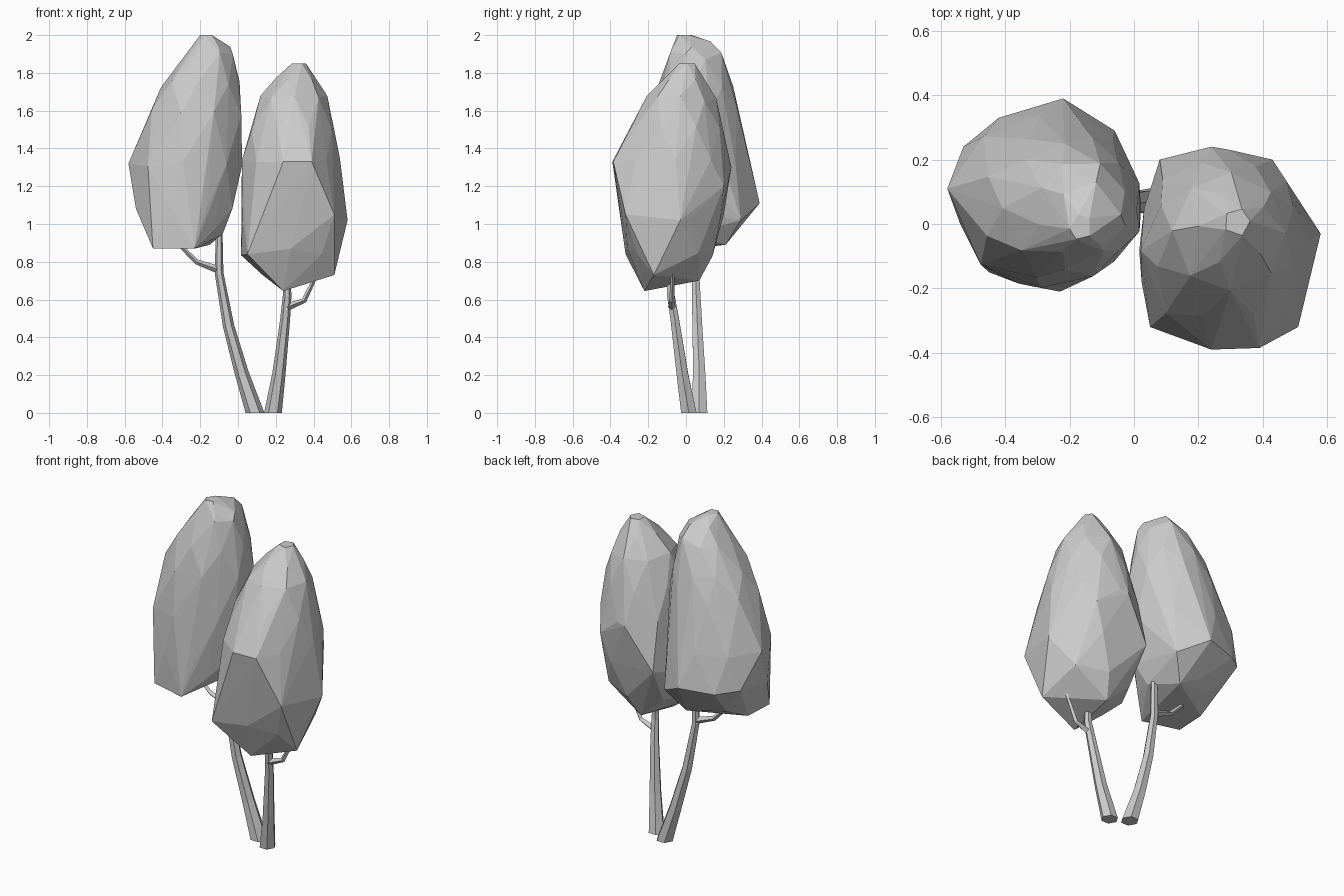
import bpy, bmesh, math, random
from mathutils import Vector

cube = bpy.data.objects.get("Cube")
if cube:
    bpy.data.objects.remove(cube)

grey = bpy.data.materials.new("plain grey")
grey.use_nodes = True
colour = (0.6, 0.6, 0.6, 1)
grey.diffuse_color = colour
grey.node_tree.nodes["Principled BSDF"].inputs["Base Color"].default_value = colour


def finish(name, bm):
    bmesh.ops.recalc_face_normals(bm, faces=bm.faces)
    mesh = bpy.data.meshes.new(name)
    bm.to_mesh(mesh)
    bm.free()
    mesh.materials.append(grey)
    obj = bpy.data.objects.new(name, mesh)
    bpy.context.collection.objects.link(obj)
    return obj


def crown(name, levels, corners, seed, sides=8):
    """Faceted crown: hull of staggered rings (z, x min/max, y min/max) and a few corners."""
    rng = random.Random(seed)
    bm = bmesh.new()
    for corner in corners:
        bm.verts.new(corner)
    for i, (z, x0, x1, y0, y1) in enumerate(levels):
        count = 5 if x1 - x0 < 0.25 else sides
        for k in range(count):
            a = math.tau * (k + 0.5 * (i % 2) + rng.uniform(-0.1, 0.1)) / count
            grow = rng.uniform(0.99, 1.02)
            x = (x0 + x1) / 2 + (x1 - x0) / 2 * grow * math.cos(a)
            y = (y0 + y1) / 2 + (y1 - y0) / 2 * grow * math.sin(a)
            wobble = 0 if i == len(levels) - 1 else rng.uniform(-0.02, 0.02)
            bm.verts.new((x, y, z + wobble))
    bmesh.ops.convex_hull(bm, input=bm.verts)
    loose = [v for v in bm.verts if not v.link_faces]
    bmesh.ops.delete(bm, geom=loose, context='VERTS')
    return finish(name, bm)


def limb(name, path, sides=6):
    """Tapered tube along points given as x, y, z, radius; cut level at the ground."""
    bm = bmesh.new()
    pts = [Vector(p[:3]) for p in path]
    rings = []
    for i, p in enumerate(pts):
        way = pts[min(i + 1, len(pts) - 1)] - pts[max(i - 1, 0)]
        if p.z == 0:
            way = Vector((0, 0, 1))
        way.normalize()
        u = way.cross(Vector((0, 1, 0))).normalized()
        v = way.cross(u)
        rings.append([bm.verts.new(p + path[i][3] * (u * math.cos(math.tau * k / sides)
                      + v * math.sin(math.tau * k / sides))) for k in range(sides)])
    for a, b in zip(rings, rings[1:]):
        for k in range(sides):
            n = (k + 1) % sides
            bm.faces.new((a[k], a[n], b[n], b[k]))
    bm.faces.new(rings[0])
    bm.faces.new(rings[-1])
    return finish(name, bm)


# Crowns
crown("right_crown", [
    (0.95, -0.46, -0.08, -0.19, 0.24), (1.10, -0.53, -0.01, -0.20, 0.36),
    (1.32, -0.56, 0.02, -0.20, 0.34), (1.60, -0.47, 0.03, -0.18, 0.28),
    (1.74, -0.41, 0.01, -0.14, 0.25), (1.89, -0.30, -0.02, -0.10, 0.20),
    (1.95, -0.24, -0.04, -0.07, 0.13), (2.00, -0.20, -0.13, -0.05, 0.03)],
    [(-0.45, -0.15, 0.87), (-0.23, -0.21, 0.87), (-0.58, 0.11, 1.32),
     (-0.54, 0, 1.08), (-0.53, 0.24, 1.12), (-0.42, 0.33, 1.1),
     (-0.22, 0.39, 1.11), (-0.06, 0.29, 1.02), (-0.15, 0.21, 0.89),
     (-0.44, 0.04, 0.87)], 4)
crown("left_crown", [
    (0.85, 0.02, 0.53, -0.31, 0.14), (1.03, 0.00, 0.56, -0.34, 0.20),
    (1.33, 0.02, 0.54, -0.36, 0.23), (1.50, 0.06, 0.51, -0.30, 0.20),
    (1.66, 0.12, 0.47, -0.21, 0.16), (1.78, 0.20, 0.42, -0.13, 0.10),
    (1.85, 0.28, 0.36, -0.04, 0.05)],
    [(0.24, -0.22, 0.645), (0.13, -0.12, 0.73), (0.51, -0.17, 0.73),
     (0.25, 0.07, 0.7), (0.05, -0.32, 0.84), (0.24, -0.39, 1.33),
     (0.39, -0.385, 1.33), (0.51, -0.32, 1.05), (0.58, -0.03, 1.02),
     (0.43, 0.2, 1.2), (0.24, 0.24, 1.3), (0.08, 0.2, 1.05)], 7)

# Trunks
limb("right_trunk", [
    (0.09, 0.07, 0.0, 0.05), (0.02, 0.07, 0.21, 0.037), (-0.05, 0.06, 0.46, 0.030),
    (-0.10, 0.05, 0.74, 0.023), (-0.10, 0.05, 1.0, 0.017)])
limb("left_trunk", [
    (0.185, 0.015, 0.0, 0.047), (0.217, -0.02, 0.21, 0.035), (0.25, -0.06, 0.50, 0.026),
    (0.26, -0.08, 0.62, 0.023), (0.255, -0.085, 0.80, 0.018)])

# Side branches
limb("right_branch", [
    (-0.11, 0.05, 0.76, 0.020), (-0.22, 0.05, 0.80, 0.014), (-0.32, 0.05, 0.90, 0.010)], 4)
limb("left_branch", [
    (0.26, -0.075, 0.56, 0.020), (0.35, -0.075, 0.595, 0.014), (0.42, -0.07, 0.74, 0.010)], 4)
